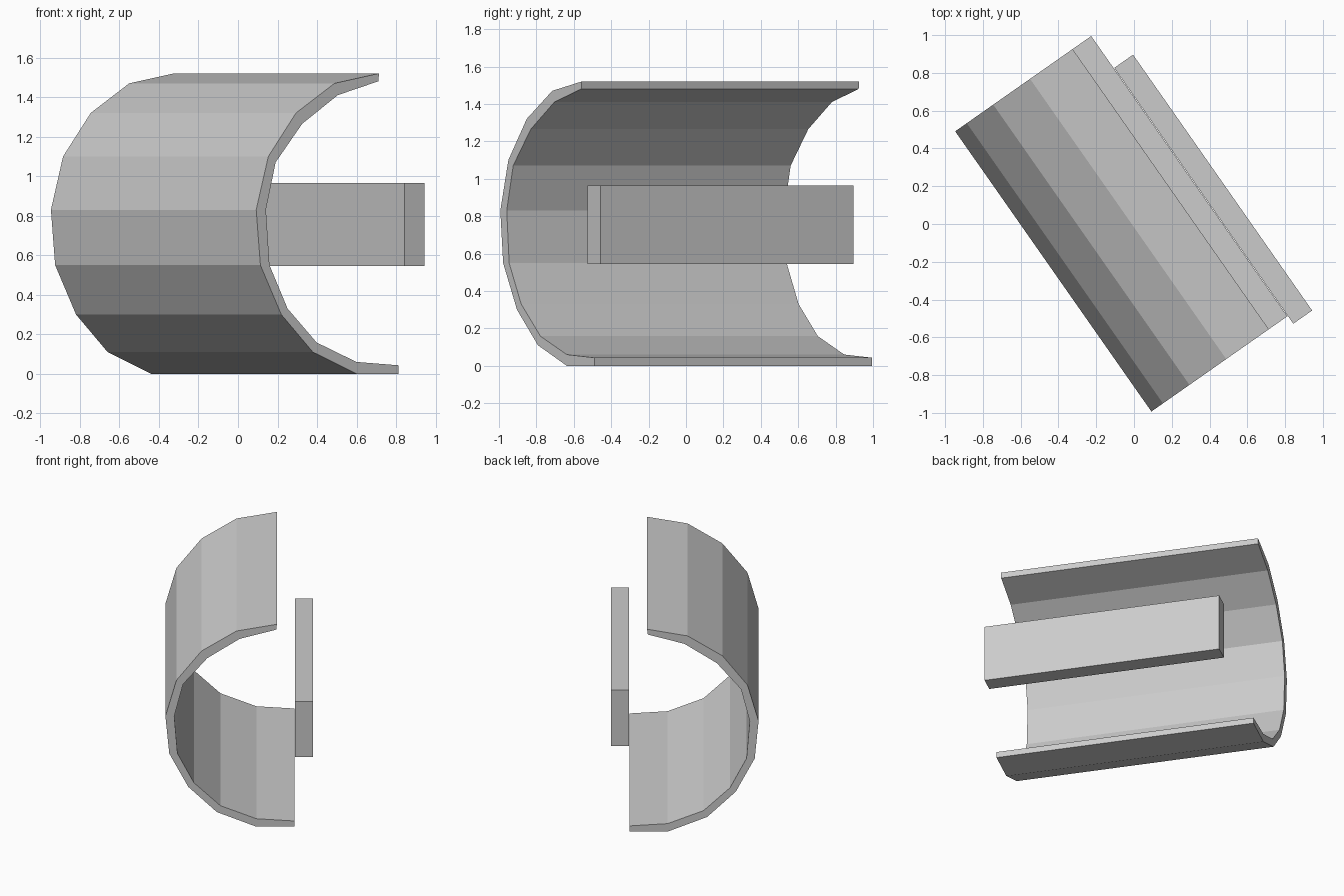
import bpy, bmesh
from mathutils import Matrix
from math import radians

if "Cube" in bpy.data.objects:
    bpy.data.objects.remove(bpy.data.objects["Cube"])

# Everything is extruded along one horizontal axis (v); profiles lie in (u, z)
TURN = Matrix.Rotation(radians(35), 4, 'Z')   # u axis -> (0.82, 0.57)


def extrude_profile(name, profile, v0, v1):
    """Prism from a closed (u, z) profile, running from v0 to v1."""
    bm = bmesh.new()
    face = bm.faces.new([bm.verts.new((u, -v0, z)) for u, z in profile])
    ext = bmesh.ops.extrude_face_region(bm, geom=[face])
    moved = [g for g in ext['geom'] if isinstance(g, bmesh.types.BMVert)]
    bmesh.ops.translate(bm, verts=moved, vec=(0, v0 - v1, 0))
    bmesh.ops.triangulate(bm, faces=[f for f in bm.faces if len(f.verts) > 4])
    bmesh.ops.recalc_face_normals(bm, faces=bm.faces)
    bm.transform(TURN)
    mesh = bpy.data.meshes.new(name)
    bm.to_mesh(mesh)
    bm.free()
    obj = bpy.data.objects.new(name, mesh)
    bpy.context.collection.objects.link(obj)
    return obj


# Faceted C-shaped band, open on the side of the bar
outer = [(0.265, 1.52), (-0.01, 1.47), (-0.248, 1.32), (-0.419, 1.10),
         (-0.494, 0.83), (-0.468, 0.55), (-0.339, 0.30), (-0.144, 0.11),
         (0.125, 0.0), (0.385, 0.0)]
inner = [(0.385, 0.043), (0.125, 0.06), (-0.12, 0.158), (-0.30, 0.33),
         (-0.412, 0.55), (-0.434, 0.83), (-0.374, 1.07), (-0.21, 1.265),
         (0.01, 1.41), (0.26, 1.48)]
extrude_profile("curved_band", outer + inner, -0.945, 0.866)

# Flat bar across the opening
extrude_profile("flat_bar", [(0.388, 0.545), (0.51, 0.545), (0.51, 0.965), (0.388, 0.965)],
                -0.737, 0.916)
